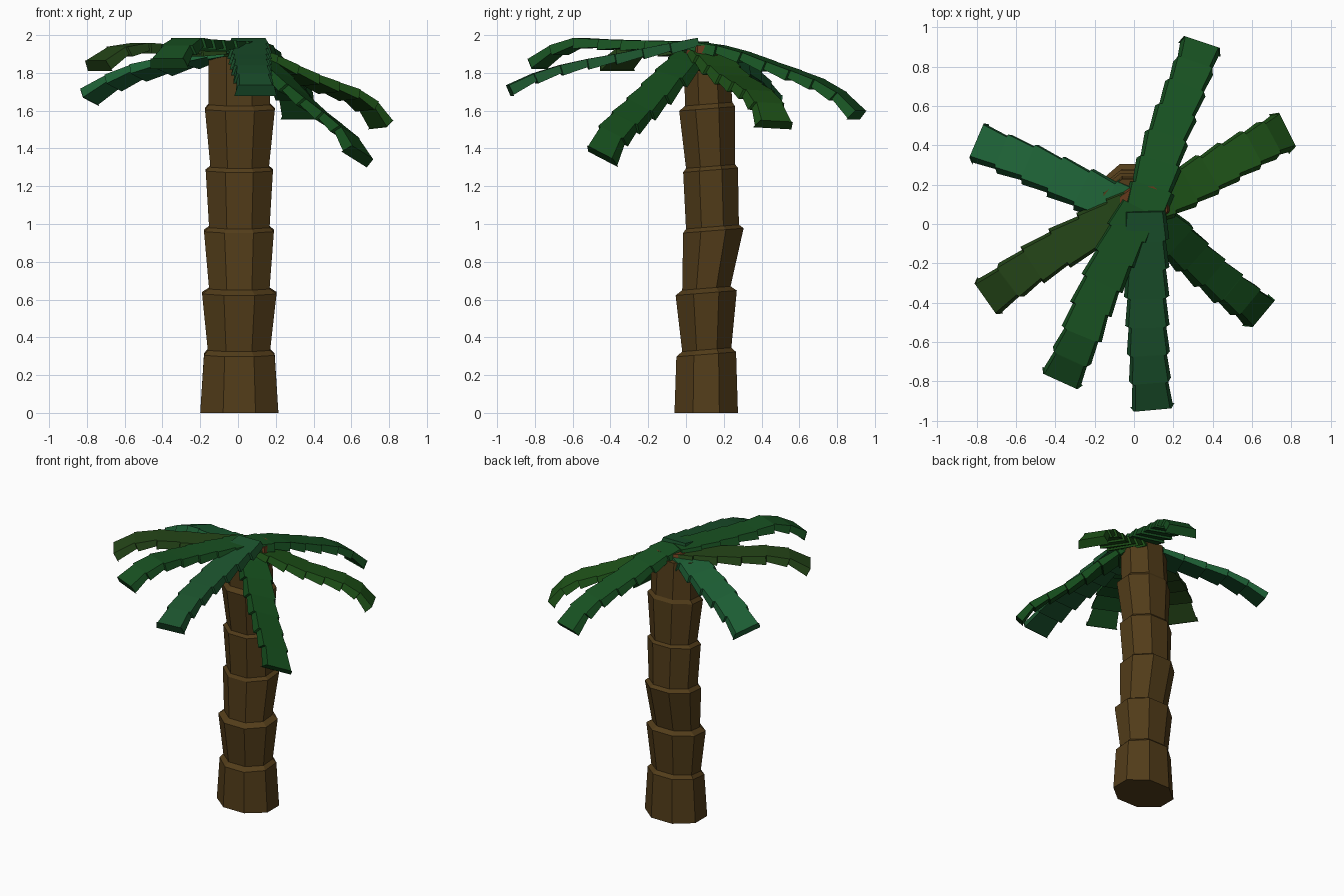
import bpy, bmesh, math
from mathutils import Vector


def material(name, rgb):
    m = bpy.data.materials.new(name)
    m.diffuse_color = (*rgb, 1)
    return m


def loft(name, rings, mat):
    # skin a list of equal-sized vertex rings and cap both ends
    bm = bmesh.new()
    vs = [[bm.verts.new(p) for p in r] for r in rings]
    n = len(vs[0])
    for a, b in zip(vs, vs[1:]):
        for i in range(n):
            j = (i + 1) % n
            bm.faces.new((a[i], a[j], b[j], b[i]))
    bm.faces.new(vs[0][::-1])
    bm.faces.new(vs[-1])
    bmesh.ops.recalc_face_normals(bm, faces=bm.faces)
    me = bpy.data.meshes.new(name)
    bm.to_mesh(me)
    bm.free()
    me.materials.append(mat)
    ob = bpy.data.objects.new(name, me)
    bpy.context.collection.objects.link(ob)
    return ob


def octagon(cx, cy, rx, ry, z, tilt=0.0):
    k = 1 / math.cos(math.pi / 8)
    pts = []
    for i in range(8):
        a = math.pi / 8 + i * math.pi / 4
        x, y = rx * k * math.cos(a), ry * k * math.sin(a)
        pts.append(Vector((cx + x, cy + y, z + tilt * y)))
    return pts


# trunk: stacked flaring collars (cx, cy, rx, ry, z)
bark = material("bark", (0.085, 0.046, 0.010))
profile = [
    (.007, .107, .207, .168, 0), (.007, .107, .187, .158, .31),
    (.005, .110, .165, .130, .335), (.007, .107, .197, .162, .635),
    (.007, .108, .160, .128, .66), (.005, .145, .185, .160, .965),
    (.007, .140, .160, .140, .985), (.007, .130, .178, .145, 1.285),
    (.009, .130, .155, .130, 1.305), (.010, .112, .185, .148, 1.61),
    (.007, .120, .162, .125, 1.635), (.007, .108, .162, .120, 1.91),
]
loft("trunk", [octagon(*p, 0.08 if 0 < i < 11 else 0) for i, p in enumerate(profile)], bark)

# crown cap on top of the trunk
cap = material("crown_cap", (0.13, 0.042, 0.012))
loft("crown_cap", [octagon(.04, .10, .14, .10, 1.90), octagon(.05, .10, .12, .09, 1.945)], cap)


def sample(path, t):
    # smooth interpolation along the path by arc length
    d = [0.0]
    for a, b in zip(path, path[1:]):
        d.append(d[-1] + (b - a).length)
    s = min(max(t, 0), 1) * d[-1]
    i = max(k for k in range(len(path) - 1) if d[k] <= s + 1e-9)
    f = (s - d[i]) / (d[i + 1] - d[i])
    return path[i].lerp(path[i + 1], f)


def frond(name, pts, roll, rgb, segs=7):
    path = [Vector(p) for p in pts]
    rings = []

    def ring(t, half, thick):
        tan = (sample(path, t + .07) - sample(path, t - .07)).normalized()
        side = Vector((tan.y, -tan.x, 0)).normalized()
        side = (side + Vector((0, 0, roll * min(1, t * 2)))).normalized()
        up = side.cross(tan).normalized()
        c = sample(path, t)
        rings.append([c + side * u * half + up * w * thick for u, w in
                      ((-.85, 0), (.85, 0), (1, -1), (-1, -1))])

    for i in range(segs):
        t0, t1 = i / segs, (i + 1) / segs
        w = .124 - .02 * t1
        ring(t0 + (.004 if i else 0), w * .87, .042)
        ring(t1, w, .056)
    # thin flared lip at the tip
    ring(1.0, .113, .062)
    loft(name, rings, material(name + "_green", rgb))


frond("frond_back", [(.05, .05, 1.965), (.11, .25, 1.935), (.17, .45, 1.86),
                     (.25, .66, 1.785), (.30, .79, 1.73), (.345, .925, 1.60)],
      0, (.009, .085, .016))
frond("frond_back_right", [(.06, .10, 1.94), (.20, .16, 1.88), (.35, .24, 1.80),
                           (.50, .33, 1.745), (.63, .40, 1.70), (.72, .45, 1.63),
                           (.78, .48, 1.545)],
      .05, (.013, .085, .009))
frond("frond_front_right", [(.05, .06, 1.94), (.20, -.06, 1.83), (.33, -.18, 1.70),
                            (.47, -.30, 1.58), (.57, -.38, 1.52), (.66, -.455, 1.38)],
      .4, (.007, .070, .011))
frond("frond_front", [(.055, .06, 1.985), (.06, -.15, 1.945), (.065, -.40, 1.895),
                      (.07, -.60, 1.86), (.08, -.78, 1.81), (.095, -.945, 1.735)],
      0, (.011, .085, .026))
frond("frond_front_left", [(.03, .08, 1.965), (-.09, -.15, 1.97), (-.20, -.38, 1.975),
                           (-.27, -.57, 1.985), (-.325, -.69, 1.945), (-.375, -.80, 1.875)],
      0, (.009, .080, .015))
frond("frond_left", [(.05, .10, 1.945), (-.15, .00, 1.94), (-.41, -.14, 1.95),
                     (-.58, -.25, 1.965), (-.67, -.32, 1.925), (-.755, -.38, 1.865)],
      0, (.018, .060, .009), 6)
frond("frond_back_left", [(.02, .07, 1.94), (-.15, .13, 1.915), (-.35, .23, 1.87),
                          (-.52, .31, 1.835), (-.67, .37, 1.775), (-.80, .425, 1.70)],
      -.2, (.012, .115, .035), 6)
